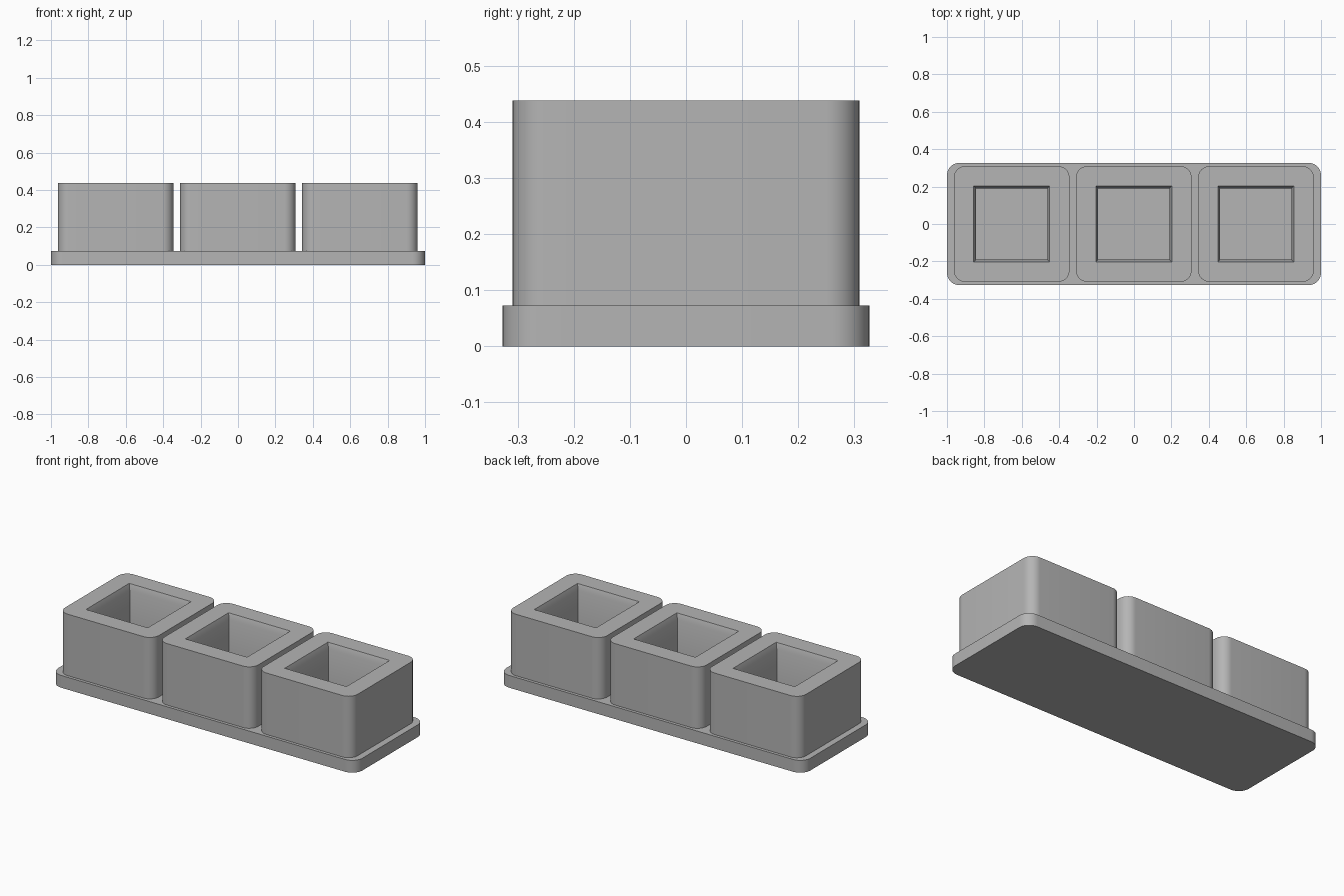
import bpy, bmesh, math

if "Cube" in bpy.data.objects:
    bpy.data.objects.remove(bpy.data.objects["Cube"])

grey = bpy.data.materials.new("plain_grey")
grey.diffuse_color = (0.46, 0.46, 0.46, 1)
grey.use_nodes = True
grey.node_tree.nodes["Principled BSDF"].inputs["Base Color"].default_value = grey.diffuse_color

SEG = 10  # segments per rounded corner
QUADRANTS = [(1, 1), (-1, 1), (-1, -1), (1, -1)]


def rounded_loop(bm, hx, hy, r, z):
    """Ring of vertices round a rounded rectangle, one list per corner."""
    corners = []
    for i, (sx, sy) in enumerate(QUADRANTS):
        arc = []
        for j in range(SEG + 1):
            a = math.pi / 2 * (i + j / SEG)
            arc.append(bm.verts.new((sx * (hx - r) + r * math.cos(a),
                                     sy * (hy - r) + r * math.sin(a), z)))
        corners.append(arc)
    return corners


def square_loop(bm, h, z):
    return [bm.verts.new((sx * h, sy * h, z)) for sx, sy in QUADRANTS]


def walls(bm, low, high):
    n = len(low)
    for i in range(n):
        k = (i + 1) % n
        bm.faces.new((low[i], low[k], high[k], high[i]))


def finish(bm, name, location):
    bmesh.ops.recalc_face_normals(bm, faces=bm.faces)
    mesh = bpy.data.meshes.new(name)
    bm.to_mesh(mesh)
    bm.free()
    mesh.materials.append(grey)
    ob = bpy.data.objects.new(name, mesh)
    ob.location = location
    bpy.context.collection.objects.link(ob)
    bpy.ops.object.select_all(action='DESELECT')
    ob.select_set(True)
    bpy.context.view_layer.objects.active = ob
    bpy.ops.object.shade_smooth_by_angle(angle=math.radians(30))


def flat(corners):
    return [v for arc in corners for v in arc]


# Base plate
BASE_H = 0.073
bm = bmesh.new()
low = flat(rounded_loop(bm, 1.0, 0.327, 0.067, 0))
high = flat(rounded_loop(bm, 1.0, 0.327, 0.067, BASE_H))
walls(bm, low, high)
bm.faces.new(low)
bm.faces.new(high)
finish(bm, "base_plate", (0, 0, 0))


# Hollow block: rounded outside, square pocket with a chamfered mouth
def block(name, x):
    h = 0.438 - BASE_H
    bm = bmesh.new()
    low = flat(rounded_loop(bm, 0.309, 0.309, 0.06, 0))
    top = rounded_loop(bm, 0.309, 0.309, 0.06, h)
    walls(bm, low, flat(top))
    bm.faces.new(low)
    mouth = square_loop(bm, 0.203, h)
    throat = square_loop(bm, 0.191, h - 0.033)
    floor = square_loop(bm, 0.191, 0.005)
    # Top rim
    for i in range(4):
        k = (i + 1) % 4
        for a, b in zip(top[i], top[i][1:]):
            bm.faces.new((a, b, mouth[i]))
        bm.faces.new((top[i][-1], top[k][0], mouth[k], mouth[i]))
    # Pocket
    walls(bm, throat, mouth)
    walls(bm, floor, throat)
    bm.faces.new(floor)
    finish(bm, name, (x, 0, BASE_H))


for side, x in (("left", -0.654), ("middle", -0.001), ("right", 0.652)):
    block(side + "_block", x)
